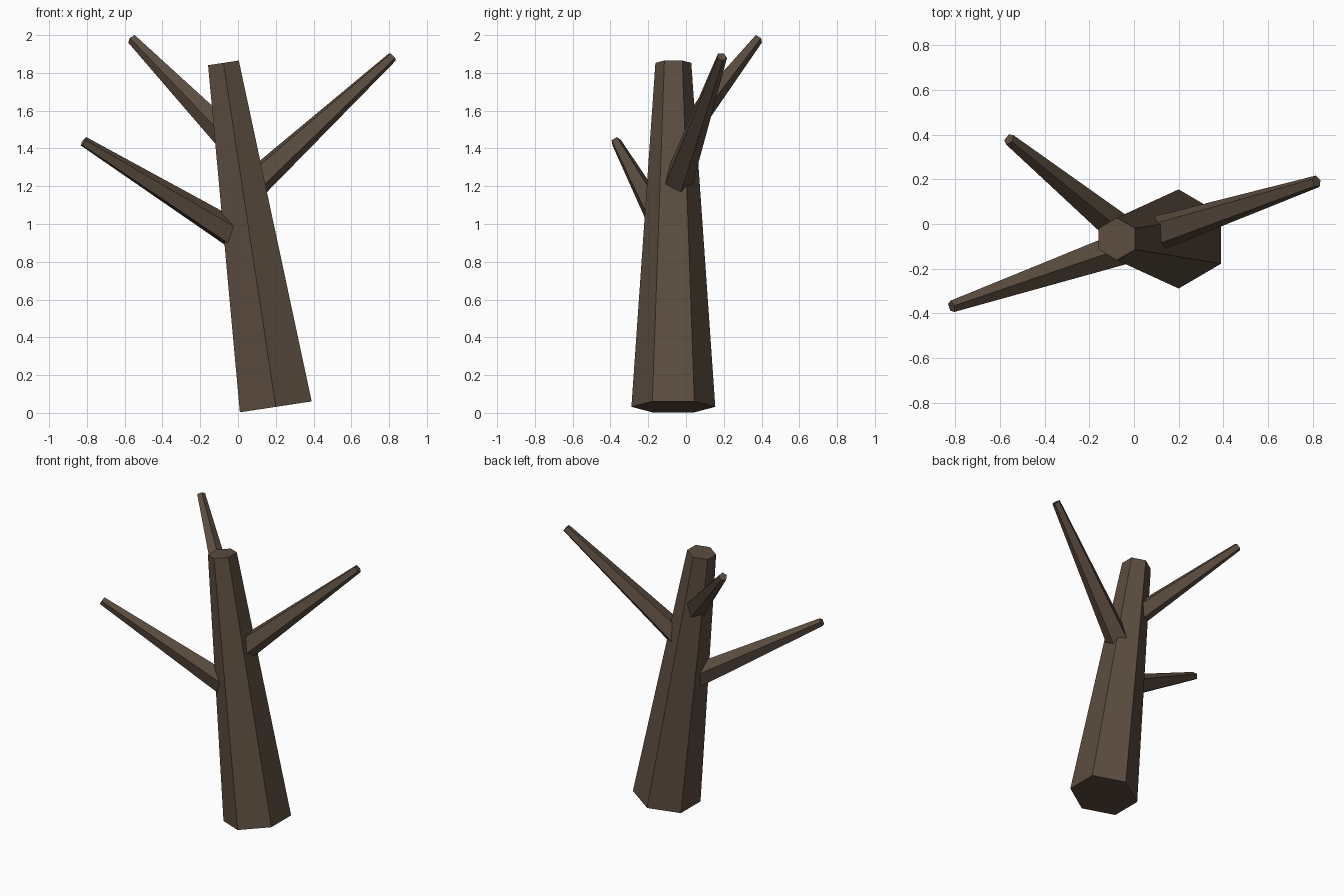
import bpy
import bmesh
from math import sin, cos, tau, radians
from mathutils import Vector

cube = bpy.data.objects.get("Cube")
if cube:
    bpy.data.objects.remove(cube, do_unlink=True)

# Single bark colour
bark = bpy.data.materials.new("dark_brown_bark")
bark.use_nodes = True
colour = (0.107, 0.074, 0.050, 1)
bark.diffuse_color = colour
bark.node_tree.nodes["Principled BSDF"].inputs["Base Color"].default_value = colour


def tapered_log(name, start, end, r_start, r_end, sides, roll):
    """Flat-shaded tapered prism; roll turns its first corner from the level side axis."""
    start, end = Vector(start), Vector(end)
    axis = (end - start).normalized()
    level = axis.cross(Vector((0, 0, 1))).normalized()
    if level.y > 0:
        level.negate()
    upper = level.cross(axis)
    if upper.z < 0:
        upper.negate()
    bm = bmesh.new()
    rings = []
    for centre, r in ((start, r_start), (end, r_end)):
        angles = [radians(roll) + tau * i / sides for i in range(sides)]
        rings.append([bm.verts.new(centre + r * (cos(a) * level + sin(a) * upper))
                      for a in angles])
    low, high = rings
    for i in range(sides):
        j = (i + 1) % sides
        bm.faces.new((low[i], low[j], high[j], high[i]))
    bm.faces.new(low)
    bm.faces.new(high)
    bmesh.ops.recalc_face_normals(bm, faces=bm.faces)
    mesh = bpy.data.meshes.new(name)
    bm.to_mesh(mesh)
    bm.free()
    mesh.materials.append(bark)
    obj = bpy.data.objects.new(name, mesh)
    bpy.context.collection.objects.link(obj)
    return obj


# Leaning six-sided trunk
base = Vector((0.20, -0.067, 0.032))
top = Vector((-0.077, -0.067, 1.853))
tapered_log("trunk", base, top, 0.222, 0.095, 6, 0)

# Five-sided bare branches growing from the trunk's axis
branches = [
    ("left_branch", 0.62, (0.818, 0.19, 1.886), 0.086, 0.028, -90),
    ("right_branch", 0.47, (-0.817, -0.37, 1.436), 0.086, 0.028, 90),
    ("back_branch", 0.76, (-0.56, 0.38, 1.978), 0.078, 0.028, 90),
]
for name, height, tip, r_start, r_end, roll in branches:
    tapered_log(name, base.lerp(top, height), tip, r_start, r_end, 5, roll)
